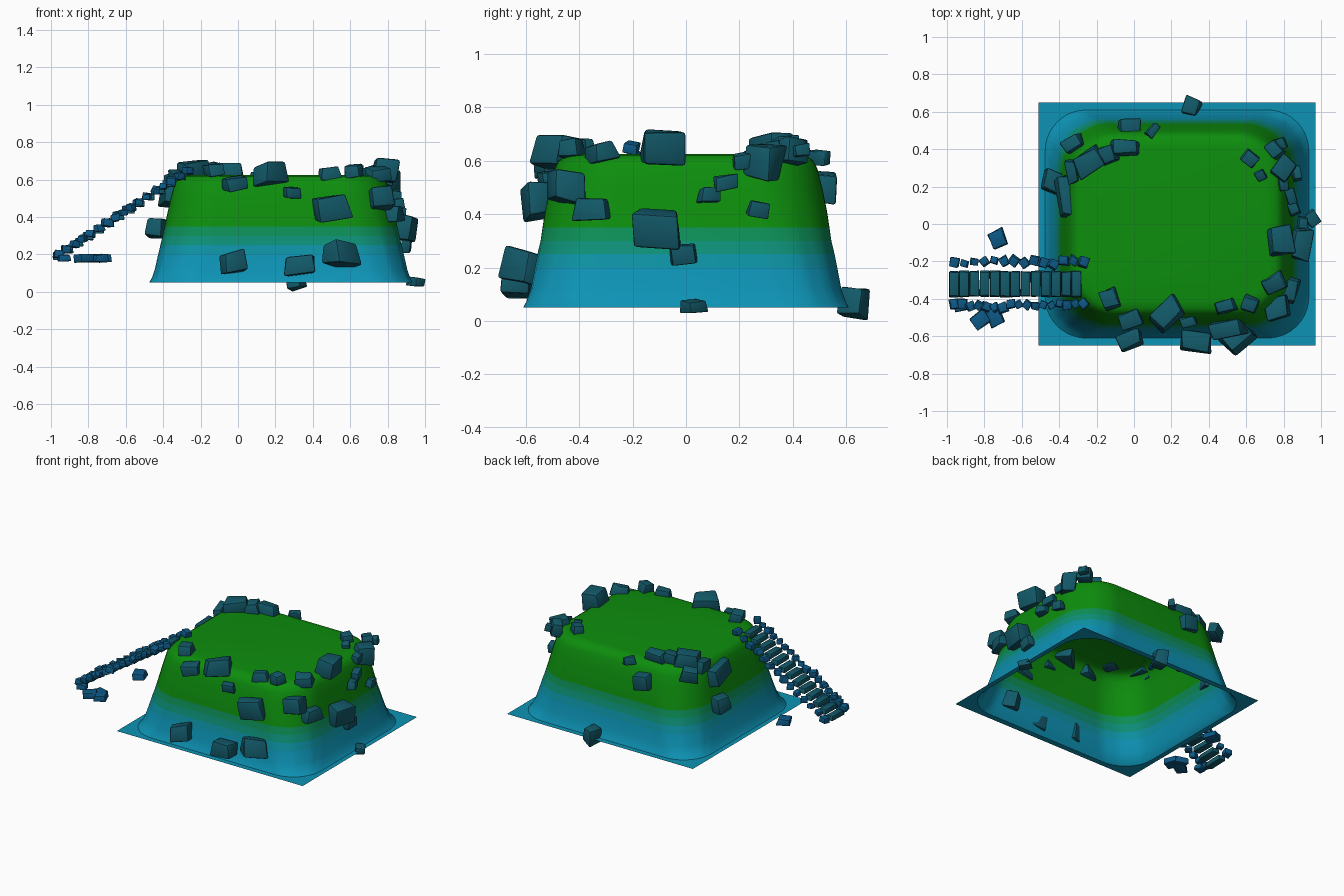
import bpy, bmesh, math, random
from mathutils import Matrix, Vector, Euler

random.seed(7)
CX = 0.23  # hill centre in x


def material(name, rgb):
    m = bpy.data.materials.new(name)
    m.diffuse_color = (*rgb, 1)
    return m


def finish(name, bm, mats):
    bmesh.ops.recalc_face_normals(bm, faces=bm.faces)
    me = bpy.data.meshes.new(name)
    bm.to_mesh(me)
    bm.free()
    for m in mats:
        me.materials.append(m)
    ob = bpy.data.objects.new(name, me)
    bpy.context.collection.objects.link(ob)
    return ob


def ring(hx, hy, r, z, wobble=0.0, n=10):
    """Rounded rectangle of points around the hill centre."""
    pts = []
    for q, (sx, sy) in enumerate(((1, 1), (-1, 1), (-1, -1), (1, -1))):
        for i in range(n + 1):
            a = math.pi / 2 * (q + i / n)
            w = 1 + wobble * math.sin(9 * a) * math.cos(5 * a + 1)
            pts.append(Vector((CX + (sx * (hx - r) + r * math.cos(a)) * w,
                               (sy * (hy - r) + r * math.sin(a)) * w, z)))
    return pts


# Hill: lofted rounded rectangles over a flat square skirt, open below
levels = [(0.74, 0.65, 0.002, 0.05, 0), (0.705, 0.61, 0.22, 0.05, 0),
          (0.69, 0.60, 0.25, 0.075, .008), (0.675, 0.585, 0.26, 0.12, .01),
          (0.657, 0.57, 0.27, 0.20, .01), (0.645, 0.56, 0.27, 0.25, .01),
          (0.633, 0.548, 0.27, 0.30, .008), (0.622, 0.54, 0.27, 0.35, .006),
          (0.61, 0.53, 0.27, 0.41, .004), (0.59, 0.51, 0.26, 0.50, 0),
          (0.572, 0.492, 0.25, 0.57, 0), (0.555, 0.475, 0.24, 0.602, 0),
          (0.53, 0.45, 0.22, 0.619, 0), (0.49, 0.41, 0.20, 0.625, 0)]
bm = bmesh.new()
rows = [[bm.verts.new(p) for p in ring(hx, hy, r, z, w)] for hx, hy, r, z, w in levels]
for lo, hi in zip(rows, rows[1:]):
    for i in range(len(lo)):
        j = (i + 1) % len(lo)
        bm.faces.new((lo[i], lo[j], hi[j], hi[i]))
bm.faces.new(rows[-1])
bm.normal_update()
blue, green = Vector((.004, .29, .46)), Vector((.004, .27, .004))
BANDS = 6
hill_mats = [material(f"hill_{i}", blue.lerp(green, i / (BANDS - 1))) for i in range(BANDS)]
for f in bm.faces:
    t = (f.calc_center_median().z - 0.15) / 0.24
    f.material_index = max(0, min(BANDS - 1, int(t * BANDS)))
finish("grassy_hill", bm, hill_mats)


def rock(bm, x, y, z, dx, dy, dz, yaw, tilt=0.2, jitter=0.09, shrink=0.9):
    """Chipped, bevelled block."""
    vs = bmesh.ops.create_cube(bm, size=1)["verts"]
    u = random.uniform
    rot = Euler((u(-tilt, tilt), u(-tilt, tilt), math.radians(yaw))).to_matrix()
    for v in vs:
        c = v.co + Vector((u(-jitter, jitter), u(-jitter, jitter), u(-jitter, jitter)))
        if v.co.z > 0:
            c.x *= 0.92
            c.y *= 0.92
        c = Vector((c.x * dx, c.y * dy, c.z * dz)) * shrink
        v.co = rot @ c + Vector((x, y, z))
    edges = list({e for v in vs for e in v.link_edges})
    bmesh.ops.bevel(bm, geom=edges, offset=0.1 * min(dx, dy, dz), segments=2,
                    profile=0.5, affect='EDGES')


def rocks(name, table, mat, **kw):
    bm = bmesh.new()
    for row in table:
        rock(bm, *row, **kw)
    finish(name, bm, [mat])


teal = material("teal_stone", (.006, .10, .14))
deep = material("blue_stone", (.004, .10, .24))

# Boulders: x, y, z, size x, y, z, yaw in degrees
rocks("back_boulders", [
    (.31, .63, .07, .09, .11, .12, -20), (-.02, .52, .50, .14, .10, .11, 0),
    (.10, .50, .61, .05, .09, .06, -40), (-.05, .41, .65, .17, .09, .09, 0),
    (-.24, .33, .65, .18, .13, .11, 30), (-.33, .43, .60, .13, .08, .10, 30),
    (-.14, .37, .65, .10, .10, .08, 20)], teal)
rocks("left_boulders", [
    (-.44, .23, .34, .11, .13, .11, -20), (-.375, .15, .52, .08, .24, .12, 8),
    (-.33, .28, .61, .07, .14, .09, 10)], teal)
rocks("right_boulders", [
    (.62, .35, .64, .09, .08, .07, -40), (.68, .26, .63, .06, .06, .06, 30),
    (.80, .29, .60, .11, .14, .14, -35), (.79, .43, .64, .05, .07, .05, 20),
    (.75, .40, .64, .09, .10, .10, 40), (.80, .21, .60, .06, .07, .06, 10),
    (.84, .15, .52, .06, .10, .06, 15), (.85, .09, .47, .06, .09, .06, 20),
    (.87, .27, .42, .05, .09, .06, 10), (.95, .03, .055, .08, .09, .05, 35),
    (.90, -.01, .25, .06, .11, .08, 0), (.79, -.09, .65, .14, .18, .14, 5),
    (.89, -.11, .34, .11, .19, .14, -10), (.83, -.35, .42, .10, .15, .09, -15),
    (.76, -.45, .50, .15, .14, .13, 15), (.75, -.32, .63, .13, .10, .08, 25)], teal)
rocks("front_boulders", [
    (-.13, -.40, .65, .10, .11, .07, 20), (-.02, -.51, .58, .13, .10, .08, 20),
    (.18, -.48, .63, .19, .13, .12, 40), (.29, -.52, .53, .09, .06, .06, 15),
    (.49, -.44, .63, .12, .07, .07, 15), (.50, -.56, .45, .20, .11, .13, 10),
    (.62, -.43, .645, .10, .09, .07, -20), (-.02, -.62, .16, .15, .10, .12, 20),
    (.33, -.63, .145, .18, .12, .11, -5), (.55, -.60, .20, .18, .14, .13, 40)], teal)


# Stairway climbing from the left
def climb(x):
    return 0.19 + 0.65 * (x + 0.96)


bm = bmesh.new()
for i in range(13):
    x = -0.962 + i * 0.0545
    rock(bm, x, -.32, climb(x), .055, .145, .035, 0, tilt=.03, jitter=.03, shrink=.97)
finish("stair_treads", bm, [teal])

# Small stones bordering both sides of the stairway
bm = bmesh.new()
for y0, count in ((-.205, 14), (-.435, 17)):
    for i in range(count):
        x = -0.96 + i * 0.69 / (count - 1)
        s = random.uniform(.042, .062)
        rock(bm, x, y0 + random.uniform(-.012, .012), climb(x) + .01,
             s, s, s * .75, random.uniform(-45, 45))
finish("stair_border_stones", bm, [deep])

# Low stones lying beside the foot of the stairs
rocks("foot_stones", [
    (-.73, -.08, .18, .10, .11, .045, 25), (-.82, -.51, .18, .11, .09, .045, 35),
    (-.74, -.50, .18, .09, .10, .045, 20), (-.77, -.455, .18, .10, .07, .045, -15),
    (-.93, -.44, .18, .07, .06, .04, 15)], deep, tilt=.06)

# Smooth shading with sharp chipped edges
bpy.ops.object.select_all(action='SELECT')
bpy.context.view_layer.objects.active = bpy.data.objects["grassy_hill"]
bpy.ops.object.shade_smooth_by_angle(angle=math.radians(35))
